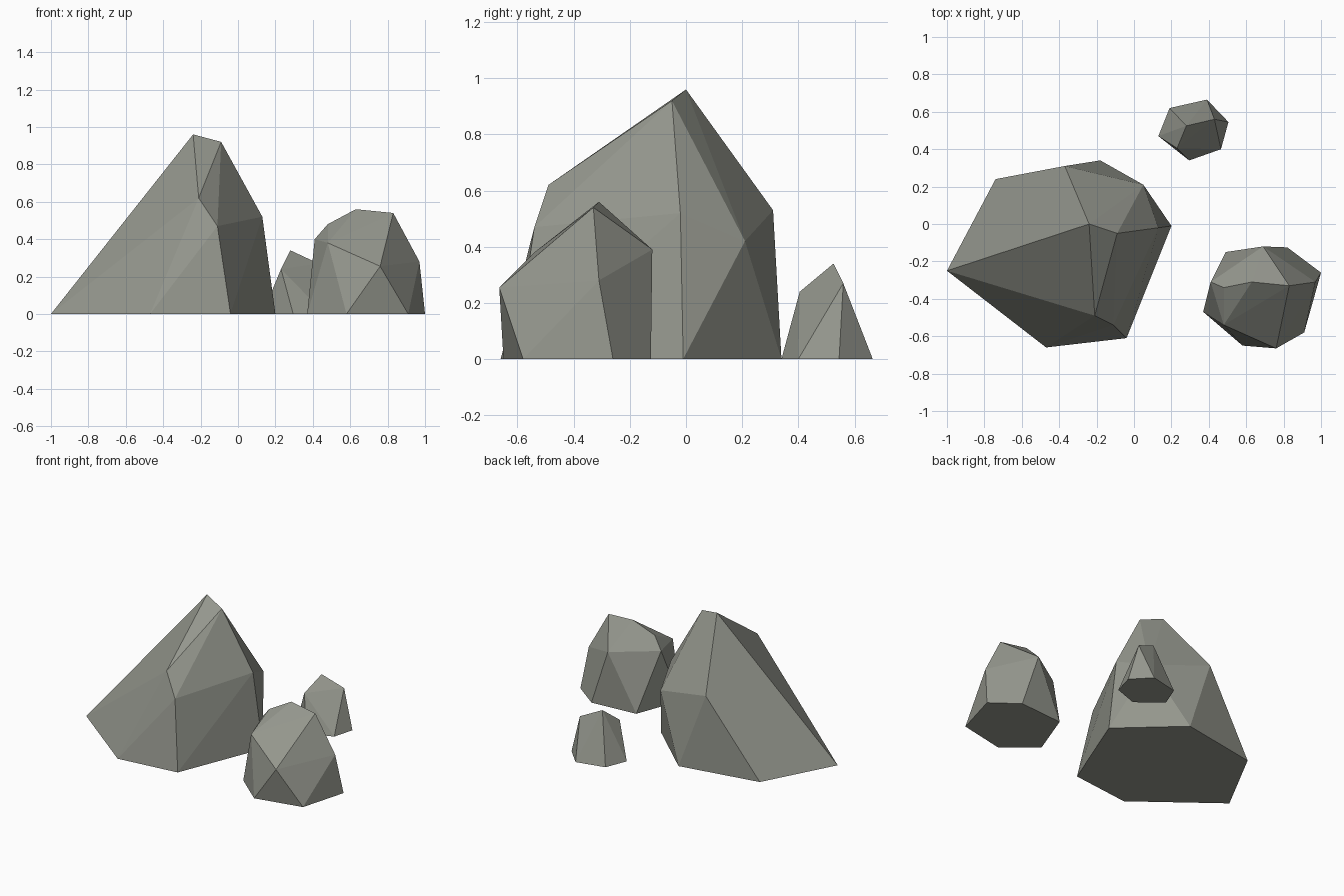
import bpy, bmesh, math

if "Cube" in bpy.data.objects:
    bpy.data.objects.remove(bpy.data.objects["Cube"])


def rock(name, base, upper):
    """Faceted boulder: convex hull of a ground outline and its upper corners."""
    bm = bmesh.new()
    for x, y in base:
        bm.verts.new((x, y, 0))
    for p in upper:
        bm.verts.new(p)
    hull = bmesh.ops.convex_hull(bm, input=bm.verts[:])
    loose = {g for g in hull["geom_interior"] + hull["geom_unused"]
             if isinstance(g, bmesh.types.BMVert)}
    if loose:
        bmesh.ops.delete(bm, geom=list(loose), context='VERTS')
    # merge the triangles that form one flat facet
    bmesh.ops.dissolve_limit(bm, angle_limit=math.radians(1.5),
                             verts=bm.verts[:], edges=bm.edges[:])
    bmesh.ops.recalc_face_normals(bm, faces=bm.faces[:])
    mesh = bpy.data.meshes.new(name)
    bm.to_mesh(mesh)
    bm.free()
    mat = bpy.data.materials.get("stone") or bpy.data.materials.new("stone")
    mat.diffuse_color = (0.30, 0.31, 0.27, 1)
    mat.use_nodes = True
    mat.node_tree.nodes["Principled BSDF"].inputs["Base Color"].default_value = mat.diffuse_color
    mesh.materials.append(mat)
    obj = bpy.data.objects.new(name, mesh)
    bpy.context.collection.objects.link(obj)


# Tall peaked rock with a long slope to the left
rock("large_rock",
     [(-1, -.25), (-.47, -.66), (-.04, -.61), (.2, -.01), (-.18, .34), (-.74, .24)],
     [(-.24, 0, .96), (-.09, -.05, .92), (.13, -.02, .52), (-.21, -.49, .62),
      (-.11, -.54, .47), (.05, .21, .42), (-.37, .31, .53)])

# Rounded boulder at the front right
rock("medium_rock",
     [(.37, -.47), (.58, -.65), (.91, -.58), (1, -.26), (.82, -.125), (.49, -.15)],
     [(.63, -.31, .56), (.83, -.33, .54), (.97, -.31, .28), (.76, -.665, .255),
      (.48, -.54, .38), (.48, -.34, .48), (.41, -.31, .40), (.69, -.12, .39)])

# Small stone at the back right
rock("small_rock",
     [(.13, .47), (.295, .34), (.465, .40), (.505, .545), (.39, .665), (.19, .62)],
     [(.28, .525, .34), (.43, .56, .27), (.23, .405, .24)])
